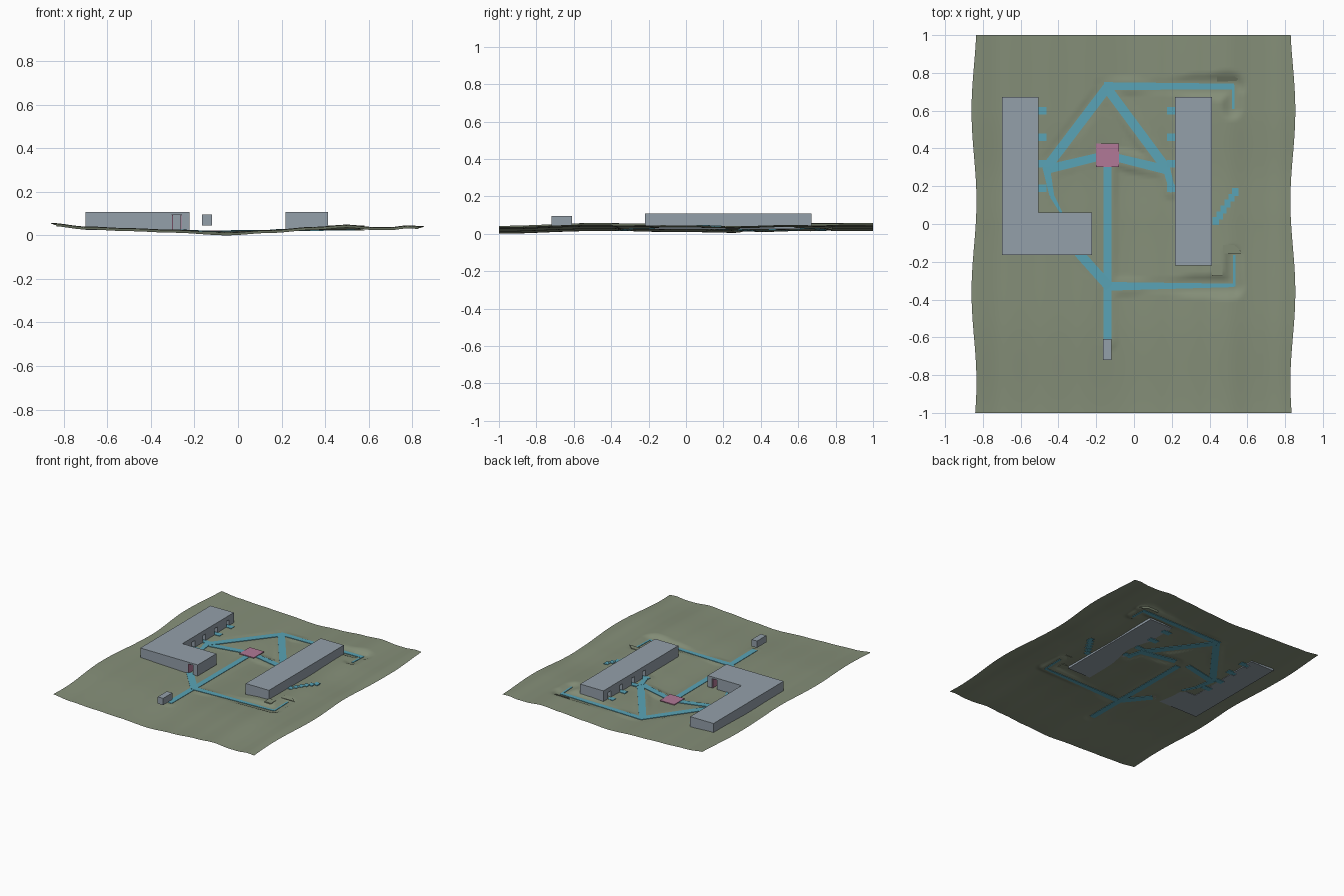
import bpy, bmesh, math
from mathutils import Vector

if "Cube" in bpy.data.objects:
    bpy.data.objects.remove(bpy.data.objects["Cube"])


def material(name, rgb):
    m = bpy.data.materials.new(name)
    m.diffuse_color = (*rgb, 1)
    m.use_nodes = True
    m.node_tree.nodes["Principled BSDF"].inputs["Base Color"].default_value = m.diffuse_color
    return m


GRASS = material("grass_green", (0.235, 0.275, 0.19))
STONE = material("building_grey", (0.296, 0.35, 0.40))
BLUE = material("path_blue", (0.10, 0.37, 0.47))
PINK = material("plaza_pink", (0.44, 0.19, 0.31))


def finish(name, bm, mat):
    bmesh.ops.recalc_face_normals(bm, faces=bm.faces)
    me = bpy.data.meshes.new(name)
    bm.to_mesh(me)
    bm.free()
    ob = bpy.data.objects.new(name, me)
    bpy.context.collection.objects.link(ob)
    me.materials.append(mat)
    return ob


def prism(name, outline, z0, z1, mat):
    """Vertical prism; z0 and z1 are numbers or one height per corner."""
    bm = bmesh.new()
    n = len(outline)
    lo = z0 if isinstance(z0, list) else [z0] * n
    hi = z1 if isinstance(z1, list) else [z1] * n
    a = [bm.verts.new((x, y, z)) for (x, y), z in zip(outline, lo)]
    b = [bm.verts.new((x, y, z)) for (x, y), z in zip(outline, hi)]
    bm.faces.new(a)
    bm.faces.new(b)
    for i in range(n):
        j = (i + 1) % n
        bm.faces.new((a[i], a[j], b[j], b[i]))
    return finish(name, bm, mat)


def box(name, x0, x1, y0, y1, z0, z1, mat):
    return prism(name, [(x0, y0), (x1, y0), (x1, y1), (x0, y1)], z0, z1, mat)


def cut(target, cutter):
    mod = target.modifiers.new("opening", 'BOOLEAN')
    mod.operation = 'DIFFERENCE'
    mod.solver = 'EXACT'
    mod.object = cutter
    bpy.context.view_layer.objects.active = target
    bpy.ops.object.modifier_apply(modifier=mod.name)
    bpy.data.objects.remove(cutter)


def blend(points, t):
    """Smooth interpolation through (position, value) points."""
    if t <= points[0][0]:
        return points[0][1]
    for (a, va), (b, vb) in zip(points, points[1:]):
        if t <= b:
            s = (t - a) / (b - a)
            return va + (vb - va) * s * s * (3 - 2 * s)
    return points[-1][1]


# Valley profile across x, gentle ripple along y
ACROSS = [(-.86, .053), (-.7, .037), (-.5, .029), (-.3, .022), (-.05, .010), (.15, .021),
          (.35, .035), (.5, .045), (.63, .034), (.7, .034), (.78, .042), (.85, .038)]
ALONG = [(-1, -.010), (-.5, .004), (0, -.001), (.25, -.005), (.6, .003), (1, .004)]

# Footpaths: start, end, start width, end width
PATHS = [
    ((-.14, -.62, .018), (-.14, .31, .014), .042, .042),
    ((-.14, -.33, .017), (.53, -.325, .026), .046, .018),
    ((.53, -.33, .026), (.53, -.165, .030), .014, .014),
    ((-.13, -.335, .017), (-.295, -.15, .024), .05, .05),
    ((-.16, .73, .018), (.53, .728, .026), .042, .03),
    ((.525, .735, .026), (.525, .61, .030), .014, .014),
    ((-.14, .725, .018), (-.47, .29, .024), .05, .05),
    ((-.14, .715, .018), (.175, .29, .022), .05, .05),
    ((-.48, .285, .024), (-.19, .355, .015), .048, .042),
    ((.18, .285, .022), (-.085, .35, .015), .048, .042),
    ((-.465, .30, .024), (-.435, .15, .023), .04, .025),
    ((-.435, .15, .023), (-.385, .06, .022), .025, .012),
    ((.17, .30, .022), (.205, .17, .025), .04, .03),
]


def height(x, y):
    z = blend(ACROSS, x) + blend(ALONG, y)
    for a, b, wa, wb in PATHS:  # banks cut and filled beside the paths
        dx, dy = b[0] - a[0], b[1] - a[1]
        t = max(0, min(1, ((x - a[0]) * dx + (y - a[1]) * dy) / (dx * dx + dy * dy)))
        d = math.hypot(x - a[0] - t * dx, y - a[1] - t * dy) - (wa + (wb - wa) * t) / 2
        level = a[2] + (b[2] - a[2]) * t
        slack = max(0, d - .015) * .45
        z = max(level - slack, min(level + slack, z))
    return z


# Terrain sheet with wavy sides
NX, NY = 100, 120
bm = bmesh.new()
rows = []
for j in range(NY + 1):
    y = -1 + 2 * j / NY
    wave = .013 * math.cos(math.tau * (y - .6) / .96)
    left, right = -.847 - wave, .841 + wave
    row = []
    for i in range(NX + 1):
        x = left + (right - left) * i / NX
        row.append(bm.verts.new((x, y, height(x, y))))
    rows.append(row)
for r, s in zip(rows, rows[1:]):
    for i in range(NX):
        bm.faces.new((r[i], r[i + 1], s[i + 1], s[i]))
terrain = finish("terrain", bm, GRASS)
if terrain.data.polygons[0].normal.z < 0:
    terrain.data.flip_normals()
terrain.data.shade_smooth()

# Footpath ribbons
for k, (a, b, wa, wb) in enumerate(PATHS):
    d = Vector((b[0] - a[0], b[1] - a[1])).normalized()
    nx, ny = -d.y, d.x
    outline = [(a[0] + nx * wa / 2, a[1] + ny * wa / 2), (a[0] - nx * wa / 2, a[1] - ny * wa / 2),
               (b[0] - nx * wb / 2, b[1] - ny * wb / 2), (b[0] + nx * wb / 2, b[1] + ny * wb / 2)]
    mid = [a[2], a[2], b[2], b[2]]
    lift = k * .0001  # keeps crossings from coinciding
    prism(f"path_{k + 1}", outline, [z - .003 - lift for z in mid],
          [z + .003 + lift for z in mid], BLUE)

# Plaza plate and gatehouse
box("plaza", -.20, -.08, .303, .425, .017, .023, PINK)
box("gatehouse", -.165, -.12, -.72, -.61, .045, .096, STONE)

# Two long buildings
BASE, ROOF = .024, .108
west = prism("west_building", [(-.70, -.163), (-.222, -.163), (-.222, .06), (-.505, .06),
                               (-.505, .672), (-.70, .672)], BASE, ROOF, STONE)
east = box("east_building", .218, .412, -.22, .672, BASE, ROOF, STONE)

# Recessed doorways with doorsteps along the inner fronts
for k, y in enumerate((.60, .46, .32, .19)):
    for side, target, face, out in (("west", west, -.505, 1), ("east", east, .218, -1)):
        xs = sorted((face - out * .03, face + out * .02))
        cut(target, box("cutter", *xs, y - .017, y + .017, 0, .075, STONE))
        xs = sorted((face - out * .03, face + out * .042))
        z = height(face + out * .03, y)
        box(f"{side}_doorstep_{k + 1}", *xs, y - .02, y + .02, z - .003, max(z, BASE) + .003, BLUE)

# Passage recesses through the south wing with pink side panels
for name, y0, y1 in (("south", -.163, -.075), ("north", -.03, .06)):
    cut(west, box("cutter", -.302, -.26, y0 - (.05 if name == "south" else 0),
                  y1 + (.05 if name == "north" else 0), 0, .095, STONE))
    for k, x in enumerate((-.302, -.264)):
        box(f"{name}_passage_panel_{k + 1}", x, x + .004, y0 + .002, y1 - .002,
            BASE, .094, PINK)

# Stepped walk behind the east building
for k in range(6):
    x, y = .432 + k * .021, .015 + k * .031
    z = height(x, y)
    box(f"east_step_{k + 1}", x - .017, x + .017, y - .021, y + .021, z - .004, z + .004, BLUE)

# Small retaining slab near the east building corner
z = height(.44, -.245)
box("retaining_slab", .412, .468, -.275, -.215, z - .004, z + .003, GRASS)

# Steep bank crests at the ends of the outer paths
for name, (x0, x1, y0, y1) in {"north_bank": (.44, .53, .752, .782),
                              "south_bank": (.47, .53, -.155, -.11)}.items():
    low, high = height(x0, y0), height(x1, y1) + .004
    prism(name, [(x0, y0), (x1 + .05, y0), (x1, y1), (x0, y1)],
          low - .003, [low, low, high, high], GRASS)
